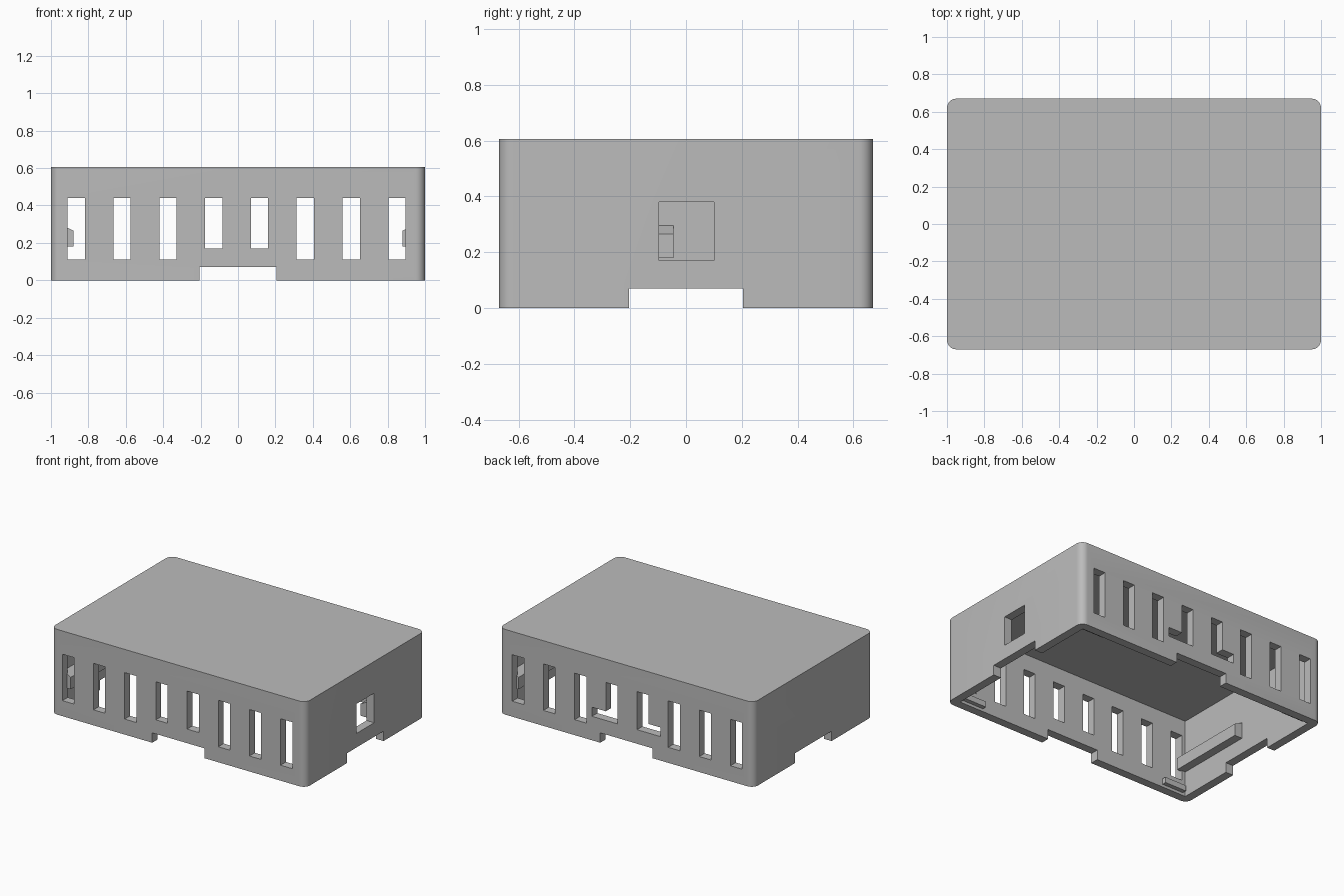
import bpy
import bmesh
from mathutils import Matrix, Vector

old = bpy.data.objects.get("Cube")
if old:
    bpy.data.objects.remove(old, do_unlink=True)

HX, HY, H = 1.0, 0.67, 0.605      # half length, half width, height
WALL, ROOF, RADIUS = 0.06, 0.05, 0.05

grey = bpy.data.materials.new("plain grey")
grey.use_nodes = True
colour = (0.5, 0.5, 0.5, 1)
grey.diffuse_color = colour
grey.node_tree.nodes["Principled BSDF"].inputs["Base Color"].default_value = colour


def boxes(name, ranges):
    """One object made of boxes given as (x0, x1, y0, y1, z0, z1)."""
    bm = bmesh.new()
    for x0, x1, y0, y1, z0, z1 in ranges:
        centre = Vector((x0 + x1, y0 + y1, z0 + z1)) / 2
        size = Matrix.Diagonal((x1 - x0, y1 - y0, z1 - z0, 1))
        bmesh.ops.create_cube(bm, size=1, matrix=Matrix.Translation(centre) @ size)
    mesh = bpy.data.meshes.new(name)
    bm.to_mesh(mesh)
    bm.free()
    mesh.materials.append(grey)
    obj = bpy.data.objects.new(name, mesh)
    bpy.context.collection.objects.link(obj)
    return obj


def apply(obj, mod):
    bpy.context.view_layer.objects.active = obj
    bpy.ops.object.modifier_apply(modifier=mod.name)


def cut(obj, name, ranges):
    cutter = boxes(name, ranges)
    cutter.hide_render = True
    mod = obj.modifiers.new(name, 'BOOLEAN')
    mod.operation, mod.solver, mod.object = 'DIFFERENCE', 'EXACT', cutter
    apply(obj, mod)
    bpy.data.objects.remove(cutter, do_unlink=True)


# Cover with rounded upright corners
cover = boxes("cover", [(-HX, HX, -HY, HY, 0, H)])
bm = bmesh.new()
bm.from_mesh(cover.data)
upright = [e for e in bm.edges if abs(e.verts[0].co.z - e.verts[1].co.z) > 0.1]
bmesh.ops.bevel(bm, geom=upright, offset=RADIUS, segments=8, profile=0.5, affect='EDGES')
bm.to_mesh(cover.data)
bm.free()

# Hollow inside, open below
ix, iy = HX - WALL, HY - WALL
cut(cover, "cavity", [(-ix, ix, -iy, iy, -0.1, H - ROOF)])

# Vent slots in the front and back walls, the middle pair shorter
slots = []
for i in range(8):
    x = -0.865 + 0.245 * i
    bottom = 0.17 if i in (3, 4) else 0.11
    for side in (-1, 1):
        y = side * HY
        slots.append((x - 0.046, x + 0.046, y - 0.1, y + 0.1, bottom, 0.44))
cut(cover, "vent_slots", slots)

# Sideways feet of the two middle back slots
cut(cover, "slot_feet", [(0.12, 0.27, HY - 0.1, HY + 0.1, 0.17, 0.235),
                         (-0.27, -0.13, HY - 0.1, HY + 0.1, 0.17, 0.235)])

# Notches in the bottom rim of every wall
n = 0.205
cut(cover, "length_notch", [(-n, n, -1, 1, -0.1, 0.07)])
cut(cover, "width_notch", [(-2, 2, -n, n, -0.1, 0.07)])

# Square port in the left wall
cut(cover, "port", [(HX - 0.1, HX + 0.1, -0.097, 0.1, 0.17, 0.38)])

bpy.ops.object.select_all(action='DESELECT')
cover.select_set(True)
bpy.context.view_layer.objects.active = cover
bpy.ops.object.shade_smooth_by_angle(angle=0.5)


# Inner side ribs with a sloping top
def rib(name, side, y0, y1):
    obj = boxes(name, [(ix - 0.06, ix + 0.01, y0, y1, 0.18, 0.3)])
    for v in obj.data.vertices:
        if v.co.x < ix and v.co.z > 0.25:
            v.co.z = 0.265
    if side < 0:
        obj.data.transform(Matrix.Rotation(3.14159265, 4, 'Z'))


rib("right_rib", -1, 0.045, iy + 0.01)
rib("left_rib", 1, 0.12, iy + 0.01)

# Small snap tabs inside the rim near the corners
for end, x_name in ((-1, "right"), (1, "left")):
    for side, y_name in ((-1, "front"), (1, "back")):
        xs = sorted((end * 0.75, end * 0.92))
        ys = sorted((side * (iy - 0.03), side * (iy + 0.01)))
        boxes(f"{y_name}_{x_name}_tab", [(*xs, *ys, 0.02, 0.06)])
